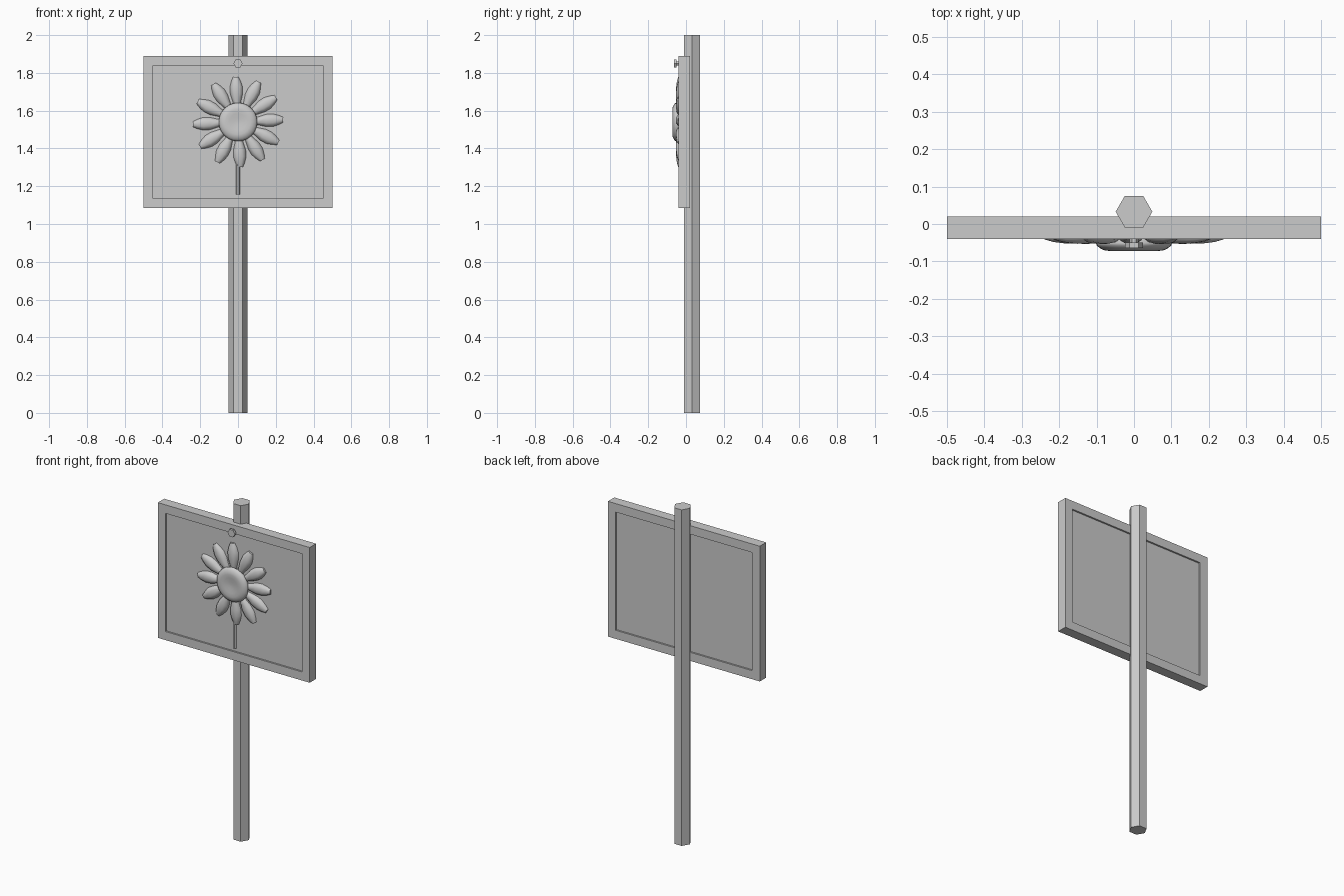
import bpy, bmesh, math
from mathutils import Matrix, Vector

if "Cube" in bpy.data.objects:
    bpy.data.objects.remove(bpy.data.objects["Cube"], do_unlink=True)

grey = bpy.data.materials.new("plain_grey")
grey.use_nodes = True
grey.diffuse_color = (0.6, 0.6, 0.6, 1)
grey.node_tree.nodes["Principled BSDF"].inputs["Base Color"].default_value = (0.6, 0.6, 0.6, 1)


def finish(name, bm, smooth=None):
    bmesh.ops.recalc_face_normals(bm, faces=bm.faces[:])
    mesh = bpy.data.meshes.new(name)
    bm.to_mesh(mesh)
    bm.free()
    mesh.materials.append(grey)
    obj = bpy.data.objects.new(name, mesh)
    bpy.context.collection.objects.link(obj)
    if smooth:
        bpy.ops.object.select_all(action='DESELECT')
        obj.select_set(True)
        bpy.context.view_layer.objects.active = obj
        bpy.ops.object.shade_smooth_by_angle(angle=math.radians(smooth))
    return obj


def loft(bm, rings):
    """Skin a list of closed rings and cap both ends."""
    loops = [[bm.verts.new(p) for p in ring] for ring in rings]
    n = len(loops[0])
    for a, b in zip(loops, loops[1:]):
        for i in range(n):
            j = (i + 1) % n
            bm.faces.new((a[i], a[j], b[j], b[i]))
    bm.faces.new(loops[0])
    bm.faces.new(loops[-1])


def disc_ring(r, y, z, n):
    return [(r * math.cos(math.tau * i / n), y, z + r * math.sin(math.tau * i / n)) for i in range(n)]


# Hexagonal post
bm = bmesh.new()
bmesh.ops.create_cone(bm, cap_ends=True, segments=6, radius1=0.049, radius2=0.049, depth=2,
                      matrix=Matrix.Translation((0, 0.033, 1)) @ Matrix.Rotation(math.pi / 2, 4, 'Z'))
finish("post", bm)

# Board with a shallow recessed panel on both sides
bm = bmesh.new()
bmesh.ops.create_cube(bm, size=1, matrix=Matrix.Translation((0, -0.01, 1.4875)) @ Matrix.Diagonal((1, 0.06, 0.805, 1)))
bm.normal_update()
for face in [f for f in bm.faces if abs(f.normal.y) > 0.9]:
    inward = -face.normal.copy()
    bmesh.ops.inset_region(bm, faces=[face], thickness=0.072)
    bmesh.ops.inset_region(bm, faces=[face], thickness=0)
    bmesh.ops.translate(bm, verts=face.verts[:], vec=inward * 0.01)
finish("sign_board", bm)

# Nail: thin shank and wider hexagonal head
bm = bmesh.new()
for radius, y0, y1 in ((0.012, -0.03, -0.052), (0.024, -0.05, -0.064)):
    loft(bm, [disc_ring(radius, y0, 1.85, 6), disc_ring(radius, y1, 1.85, 6)])
finish("nail", bm)

# Flower stem
bm = bmesh.new()
loft(bm, [[(-0.013, -0.028, z), (-0.005, -0.04, z), (0.005, -0.04, z), (0.013, -0.028, z)]
          for z in (1.155, 1.5)])
finish("flower_stem", bm)

# Flower centre: rounded disc with a dished middle
CENTRE = 1.54
profile = [(0.09, -0.028), (0.102, -0.05), (0.1, -0.057), (0.092, -0.064),
           (0.08, -0.07), (0.066, -0.072), (0.045, -0.07), (0.022, -0.067), (0.004, -0.066)]
bm = bmesh.new()
loft(bm, [disc_ring(r, y, CENTRE, 24) for r, y in profile])
finish("flower_centre", bm, 60)

# Twelve petals, each a tapered rounded lozenge (radius, half width, height)
sections = [(0.07, 0.013, 0.014), (0.11, 0.022, 0.02), (0.15, 0.033, 0.024),
            (0.185, 0.034, 0.023), (0.215, 0.025, 0.019), (0.239, 0.014, 0.012)]
bm = bmesh.new()
for k in range(12):
    turn = Matrix.Translation((0, 0, CENTRE)) @ Matrix.Rotation(math.radians(-3 + 30 * k), 4, 'Y')
    rings = []
    for r, w, h in sections:
        shape = ((-1, 0), (-0.85, 0.55), (-0.4, 0.95), (0.4, 0.95), (0.85, 0.55), (1, 0))
        rings.append([turn @ Vector((r, -0.03 - h * t, w * s)) for s, t in shape])
    loft(bm, rings)
finish("petals", bm, 50)
